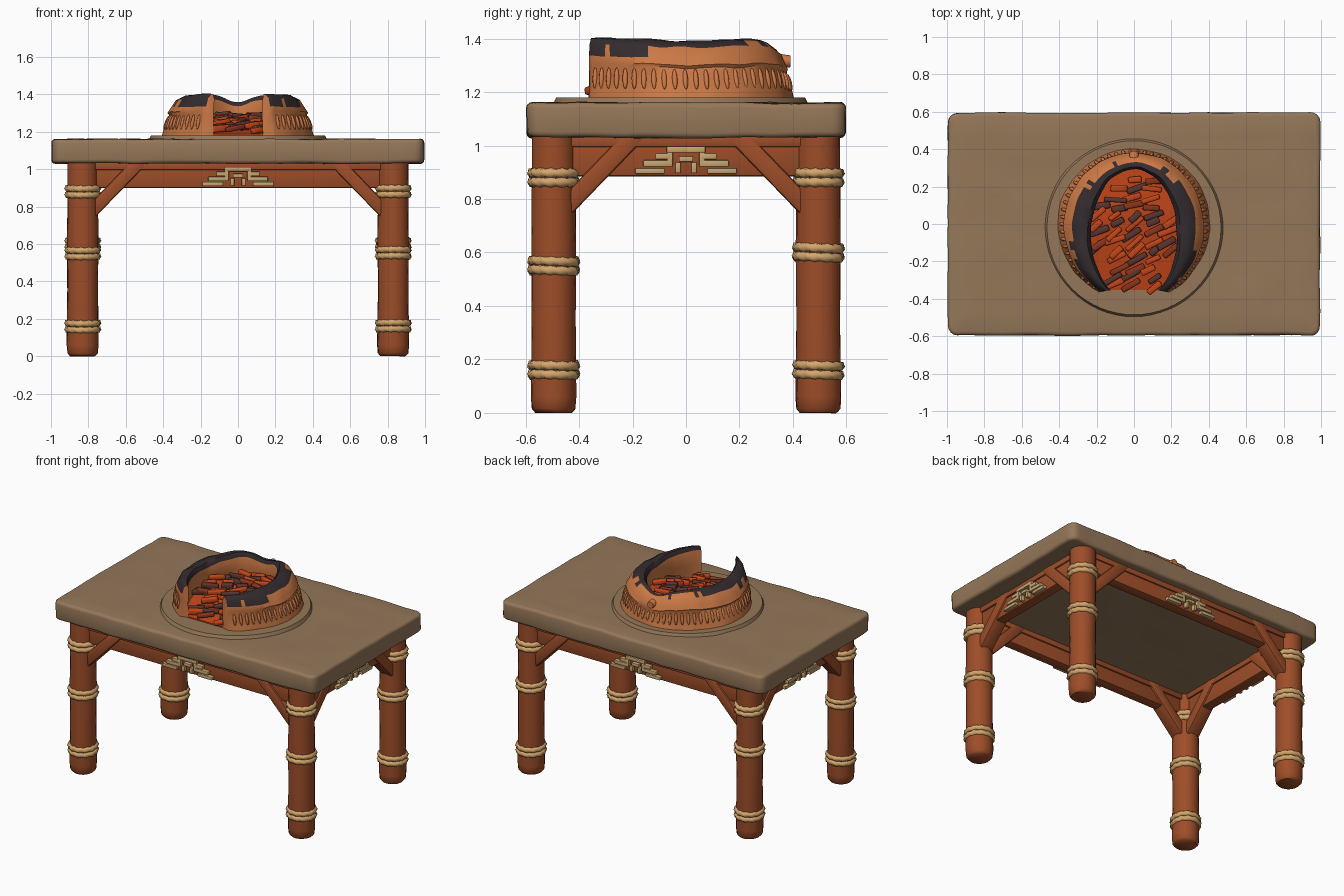
import bpy, bmesh, math, random
from mathutils import Vector, Matrix, noise

random.seed(4)
cube = bpy.data.objects.get("Cube")
if cube:
    bpy.data.objects.remove(cube, do_unlink=True)


def material(name, rgb):
    m = bpy.data.materials.new(name)
    m.use_nodes = True
    m.diffuse_color = (*rgb, 1)
    m.node_tree.nodes["Principled BSDF"].inputs["Base Color"].default_value = (*rgb, 1)
    return m


STONE = material("stone", (0.30, 0.185, 0.10))
WOOD = material("red_wood", (0.34, 0.075, 0.022))
ROPE = material("rope", (0.66, 0.38, 0.15))
CARVING = material("tan_carving", (0.58, 0.38, 0.17))
CLAY = material("clay", (0.60, 0.19, 0.06))
SOOT = material("soot", (0.035, 0.025, 0.028))
EMBER = material("ember", (0.55, 0.06, 0.01))
DARK_EMBER = material("dark_ember", (0.25, 0.035, 0.012))
CHAR = material("charred_log", (0.10, 0.035, 0.03))


def finish(name, bm, mats, angle=40):
    """Turn a bmesh into a named, smooth-shaded object."""
    bmesh.ops.recalc_face_normals(bm, faces=bm.faces)
    me = bpy.data.meshes.new(name)
    bm.to_mesh(me)
    bm.free()
    for m in mats:
        me.materials.append(m)
    ob = bpy.data.objects.new(name, me)
    bpy.context.collection.objects.link(ob)
    bpy.ops.object.select_all(action='DESELECT')
    ob.select_set(True)
    bpy.context.view_layer.objects.active = ob
    bpy.ops.object.shade_smooth_by_angle(angle=math.radians(angle))
    return ob


def add_box(bm, centre, size, rot=None, bevel=0.0):
    mat = Matrix.Translation(centre) @ (rot or Matrix()) @ Matrix.Diagonal((*size, 1))
    verts = bmesh.ops.create_cube(bm, size=1, matrix=mat)["verts"]
    if bevel:
        edges = list({e for v in verts for e in v.link_edges})
        bmesh.ops.bevel(bm, geom=edges, offset=bevel, segments=2, affect='EDGES', profile=0.5)


def roughen(bm, amount, scale):
    for v in bm.verts:
        v.co += noise.noise_vector(v.co * scale) * amount


# Stone slab with worn edges
bm = bmesh.new()
add_box(bm, (0, 0, 1.095), (1.99, 1.19, 0.13))
upright = [e for e in bm.edges if abs(e.verts[0].co.z - e.verts[1].co.z) > 0.1]
bmesh.ops.bevel(bm, geom=upright, offset=0.05, segments=4, affect='EDGES', profile=0.5)
for axis, n in ((0, 24), (1, 14)):
    for i in range(1, n):
        span = 1.9 if axis == 0 else 1.1
        co, no = Vector((0, 0, 0)), Vector((0, 0, 0))
        co[axis], no[axis] = (i / n - 0.5) * span, 1
        bmesh.ops.bisect_plane(bm, geom=bm.verts[:] + bm.edges[:] + bm.faces[:],
                               plane_co=co, plane_no=no)
rim = [e for e in bm.edges if len(e.link_faces) == 2
       and abs(e.link_faces[0].normal.z) + abs(e.link_faces[1].normal.z) > 0.5
       and e.calc_face_angle(0) > 1]
bmesh.ops.bevel(bm, geom=rim, offset=0.02, segments=3, affect='EDGES', profile=0.5)
roughen(bm, 0.006, 7)
finish("stone_slab", bm, [STONE])

# Low round hearth plate
bm = bmesh.new()
bmesh.ops.create_cone(bm, cap_ends=True, segments=64, radius1=0.485, radius2=0.465, depth=0.04,
                      matrix=Matrix.Translation((0, -0.02, 1.16)))
finish("hearth_plate", bm, [STONE], 30)

# Legs with rope bindings
LEG_X, LEG_Y = 0.83, 0.495


def rope_ring(bm, centre, tilt):
    major, minor, nu, nv = 0.079, 0.018, 48, 8
    for dz in (-0.017, 0.017):
        ring = []
        for i in range(nu):
            u = math.tau * i / nu
            row = []
            for j in range(nv):
                v = math.tau * j / nv
                r = minor * (1 + 0.18 * math.sin(12 * u + 2 * v))
                p = Vector(((major + r * math.cos(v)) * math.cos(u),
                            (major + r * math.cos(v)) * math.sin(u), dz + r * math.sin(v)))
                row.append(bm.verts.new(centre + tilt @ p))
            ring.append(row)
        for i in range(nu):
            a, b = ring[i], ring[(i + 1) % nu]
            for j in range(nv):
                k = (j + 1) % nv
                bm.faces.new((a[j], b[j], b[k], a[k]))


LEG_PROFILE = [(0.068, 0), (0.081, 0.015), (0.085, 0.06), (0.082, 0.35),
               (0.084, 0.6), (0.081, 0.85), (0.082, 1.05)]
for sx, side in ((1, "left"), (-1, "right")):
    for sy, end in ((-1, "front"), (1, "back")):
        bm = bmesh.new()
        rings = []
        for r, z in LEG_PROFILE:
            rings.append([bm.verts.new((sx * LEG_X + r * math.cos(math.tau * i / 20),
                                        sy * LEG_Y + r * math.sin(math.tau * i / 20), z))
                          for i in range(20)])
        for a, b in zip(rings, rings[1:]):
            for i in range(20):
                bm.faces.new((a[i], a[i - 1], b[i - 1], b[i]))
        bm.faces.new(rings[0])
        bm.faces.new(rings[-1])
        roughen(bm, 0.003, 9)
        finish(f"{end}_{side}_leg", bm, [WOOD], 50)
        bm = bmesh.new()
        for z in (0.16, 0.55 if sy < 0 else 0.60, 0.88):
            tilt = Matrix.Rotation(random.uniform(-0.06, 0.06), 3, 'X')
            rope_ring(bm, Vector((sx * LEG_X, sy * LEG_Y, z)), tilt)
        finish(f"{end}_{side}_leg_ropes", bm, [ROPE], 70)

# Carved step motif: (centre, height, width, thickness), mirrored
MOTIF = [(0.135, 0.0, 0.11, 0.022), (0.105, 0.028, 0.11, 0.024), (0.085, 0.055, 0.06, 0.024),
         (0.035, 0.08, 0.075, 0.024), (0.06, 0.045, 0.022, 0.05), (0.012, 0.045, 0.03, 0.022),
         (0.03, 0.012, 0.022, 0.04)]

# Rails, corner braces and carvings on all four sides
SIDES = (("front", 0, LEG_Y, LEG_X, 0.90), ("left", 90, LEG_X, LEG_Y, 0.885),
         ("back", 180, LEG_Y, LEG_X, 0.90), ("right", 270, LEG_X, LEG_Y, 0.885))
for name, turn, out, half, low in SIDES:
    spin = Matrix.Rotation(math.radians(turn), 4, 'Z')
    bm = bmesh.new()
    add_box(bm, (0, -out, (low + 1.04) / 2), (2 * half, 0.07, 1.04 - low), bevel=0.008)
    add_box(bm, (0, -out, 1.015), (2 * half, 0.09, 0.04), bevel=0.006)
    bm.transform(spin)
    finish(f"{name}_rail", bm, [WOOD])
    bm = bmesh.new()
    for s in (-1, 1):
        tilt = Matrix.Rotation(s * math.radians(46), 4, 'Y')
        add_box(bm, (s * (half - 0.175), -out, 0.905), (0.40, 0.095, 0.07), tilt, 0.012)
    bmesh.ops.bisect_plane(bm, geom=bm.verts[:] + bm.edges[:] + bm.faces[:],
                           plane_co=(0, 0, 1.06), plane_no=(0, 0, 1), clear_outer=True)
    bm.transform(spin)
    finish(f"{name}_braces", bm, [WOOD])
    bm = bmesh.new()
    for x, z, w, h in MOTIF:
        for s in (-1, 1):
            add_box(bm, (s * x, -out - 0.04, low + 0.02 + z), (w, 0.04, h), bevel=0.004)
    bm.transform(spin)
    finish(f"{name}_carving", bm, [CARVING])


# Horseshoe clay fire wall: s runs -1..1 from one mouth end round the back to the other
def wall_point(s, f, zf):
    ai, ao = math.radians(90 + s * 147), math.radians(90 + s * 153)
    inner = Vector((0.24 * math.cos(ai), -0.055 + 0.355 * math.sin(ai), 0))
    outer = Vector((0.41 * math.cos(ao), -0.002 + 0.405 * math.sin(ao), 0))
    p = inner.lerp(outer, f)
    height = 0.235 - 0.045 * math.exp(-(s / 0.14) ** 2) - 0.012 * math.exp(-((abs(s) - 0.55) / 0.2) ** 2)
    p.z = 1.165 + zf * height
    return p


WALL = [(1, 0), (0.93, 0.18), (0.74, 0.56), (0.79, 0.61), (0.70, 0.72), (0.54, 0.91),
        (0.30, 1.0), (0.06, 1.01), (-0.06, 0.9), (0.0, 0.5), (0.05, 0)]
STEPS = 84
bm = bmesh.new()
rows = []
for i in range(STEPS + 1):
    s = 2 * i / STEPS - 1
    rows.append([bm.verts.new(wall_point(s, f, zf)) for f, zf in WALL])
for i in range(STEPS):
    s = abs(2 * (i + 0.5) / STEPS - 1)
    wave = noise.noise(Vector((i * 0.35, 0, 0)))
    for j in range(len(WALL)):
        k = (j + 1) % len(WALL)
        face = bm.faces.new((rows[i][j], rows[i + 1][j], rows[i + 1][k], rows[i][k]))
        sooty = j in (6, 7) or (j == 5 and s + 0.5 * wave > 0.3) or (j == 4 and s + 0.3 * wave > 0.75)
        face.material_index = int(sooty)
bm.faces.new(rows[0])
bm.faces.new(rows[-1])
roughen(bm, 0.007, 11)
finish("clay_fire_wall", bm, [CLAY, SOOT], 50)

# Raised ribs round the wall
bm = bmesh.new()
for i in range(52):
    s = -0.96 + 1.92 * i / 51
    a, b = wall_point(s, 0.92, 0.2), wall_point(s, 0.755, 0.54)
    rot = (b - a).to_track_quat('Z', 'Y').to_matrix().to_4x4()
    scale = Matrix.Diagonal((0.010, 0.010, (b - a).length * 0.5, 1))
    bmesh.ops.create_uvsphere(bm, u_segments=8, v_segments=6, radius=1,
                              matrix=Matrix.Translation((a + b) / 2) @ rot @ scale)
finish("wall_ribs", bm, [CLAY], 60)

# Small stub handle at the back
bm = bmesh.new()
bmesh.ops.create_cone(bm, cap_ends=True, segments=14, radius1=0.034, radius2=0.022, depth=0.08,
                      matrix=Matrix.Translation((0, 0.35, 1.315)) @ Matrix.Rotation(-math.pi / 2, 4, 'X'))
finish("back_stub", bm, [CLAY])


# Sloping ember bed
def bed_height(y):
    return 1.185 + 0.075 * min(1, max(0, (y + 0.37) / 0.4))


bm = bmesh.new()
outline = [wall_point(-1 + 2 * i / 40, 0.1, 0) for i in range(41)]
levels = []
for t in (1, 0.66, 0.33):
    levels.append([bm.verts.new((p.x * t, -0.04 + (p.y + 0.04) * t,
                                 bed_height(-0.04 + (p.y + 0.04) * t))) for p in outline])
for a, b in zip(levels, levels[1:]):
    for i in range(41):
        bm.faces.new((a[i - 1], a[i], b[i], b[i - 1]))
bm.faces.new(levels[-1])
base = [bm.verts.new((p.x, p.y, 1.165)) for p in outline]
for i in range(41):
    bm.faces.new((base[i - 1], base[i], levels[0][i], levels[0][i - 1]))
finish("ember_bed", bm, [EMBER])

# Slanting charred logs and glowing chunks
bm = bmesh.new()
for row in range(13):
    for col in range(5):
        x = -0.19 + col * 0.095 + random.uniform(-0.02, 0.02)
        y = -0.33 + row * 0.047 + random.uniform(-0.012, 0.012)
        if (x / 0.215) ** 2 + ((y + 0.055) / 0.335) ** 2 > 1:
            continue
        size = (random.uniform(0.07, 0.13), random.uniform(0.026, 0.036), random.uniform(0.025, 0.04))
        slant = 0.55 if y < 0.08 else 0.1
        rot = Matrix.Rotation(slant + random.uniform(-0.25, 0.25), 4, 'Z') @ \
            Matrix.Rotation(random.uniform(-0.2, 0.2), 4, 'Y')
        first = len(bm.faces)
        add_box(bm, (x, y, bed_height(y) + 0.012 + random.uniform(0, 0.015)), size, rot, 0.008)
        bm.faces.ensure_lookup_table()
        tone = random.choice((0, 0, 1, 1, 2))
        for face in bm.faces[first:]:
            face.material_index = tone
finish("logs_and_embers", bm, [CHAR, EMBER, DARK_EMBER], 50)
